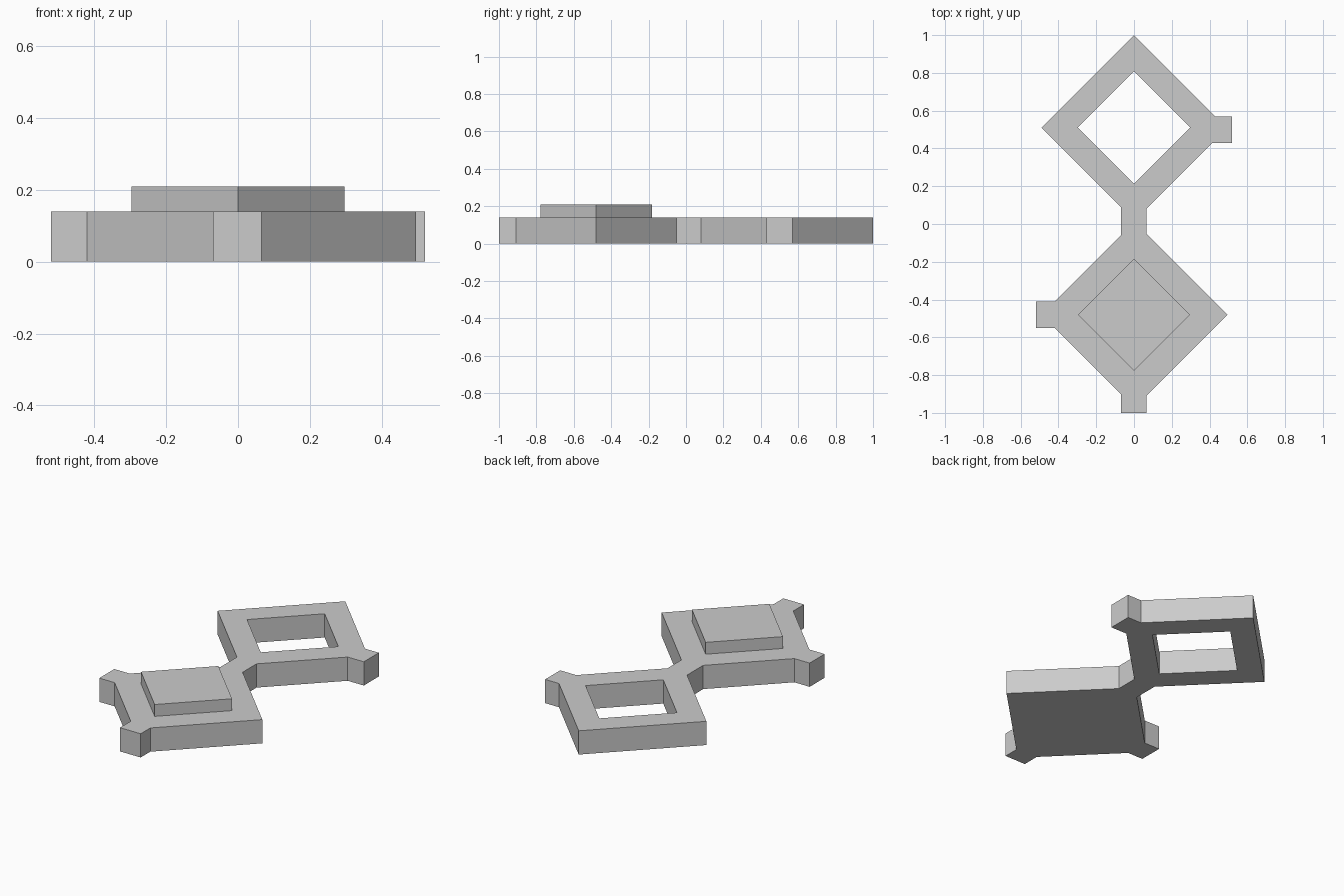
import bpy
import bmesh

cube = bpy.data.objects.get("Cube")
if cube:
    bpy.data.objects.remove(cube, do_unlink=True)

# Single plain grey
grey = bpy.data.materials.new("plain grey")
grey.use_nodes = True
colour = (0.6, 0.6, 0.6, 1)
grey.diffuse_color = colour
grey.node_tree.nodes["Principled BSDF"].inputs["Base Color"].default_value = colour


def diamond(cy, radius):
    return [(0, cy + radius), (radius, cy), (0, cy - radius), (-radius, cy)]


def extrude_loops(name, loops, z0, z1):
    """Fill closed outlines (inner loops become holes) and extrude upward."""
    bm = bmesh.new()
    for loop in loops:
        verts = [bm.verts.new((x, y, z0)) for x, y in loop]
        for a, b in zip(verts, verts[1:] + verts[:1]):
            bm.edges.new((a, b))
    bmesh.ops.triangle_fill(bm, edges=bm.edges[:], use_beauty=True)
    top = bmesh.ops.extrude_face_region(bm, geom=bm.faces[:], use_keep_orig=True)
    moved = [g for g in top["geom"] if isinstance(g, bmesh.types.BMVert)]
    bmesh.ops.translate(bm, verts=moved, vec=(0, 0, z1 - z0))
    bmesh.ops.recalc_face_normals(bm, faces=bm.faces[:])
    mesh = bpy.data.meshes.new(name)
    bm.to_mesh(mesh)
    bm.free()
    mesh.materials.append(grey)
    obj = bpy.data.objects.new(name, mesh)
    bpy.context.collection.objects.link(obj)
    return obj


THICK = 0.14
RING_Y, PAD_Y = 0.51, -0.48
NECK_L, NECK_R = -0.07, 0.065

# Outline of both diamonds, the neck between them and the three tabs
outline = [
    (0, 1), (0.43, 0.57), (0.52, 0.57), (0.52, 0.43), (0.415, 0.43),
    (NECK_R, 0.08), (NECK_R, -0.05),
    (0.495, PAD_Y), (NECK_R, -0.91), (NECK_R, -1),
    (NECK_L, -1), (NECK_L, -0.9), (-0.42, -0.55), (-0.52, -0.55),
    (-0.52, -0.41), (-0.42, -0.41), (NECK_L, -0.06),
    (NECK_L, 0.09), (-0.49, RING_Y),
]

# Flat linked plate with a square opening
extrude_loops("linked_plate", [outline, diamond(RING_Y, 0.298)], 0, THICK)

# Raised square on the front diamond
extrude_loops("raised_pad", [diamond(PAD_Y, 0.297)], THICK, 0.21)
